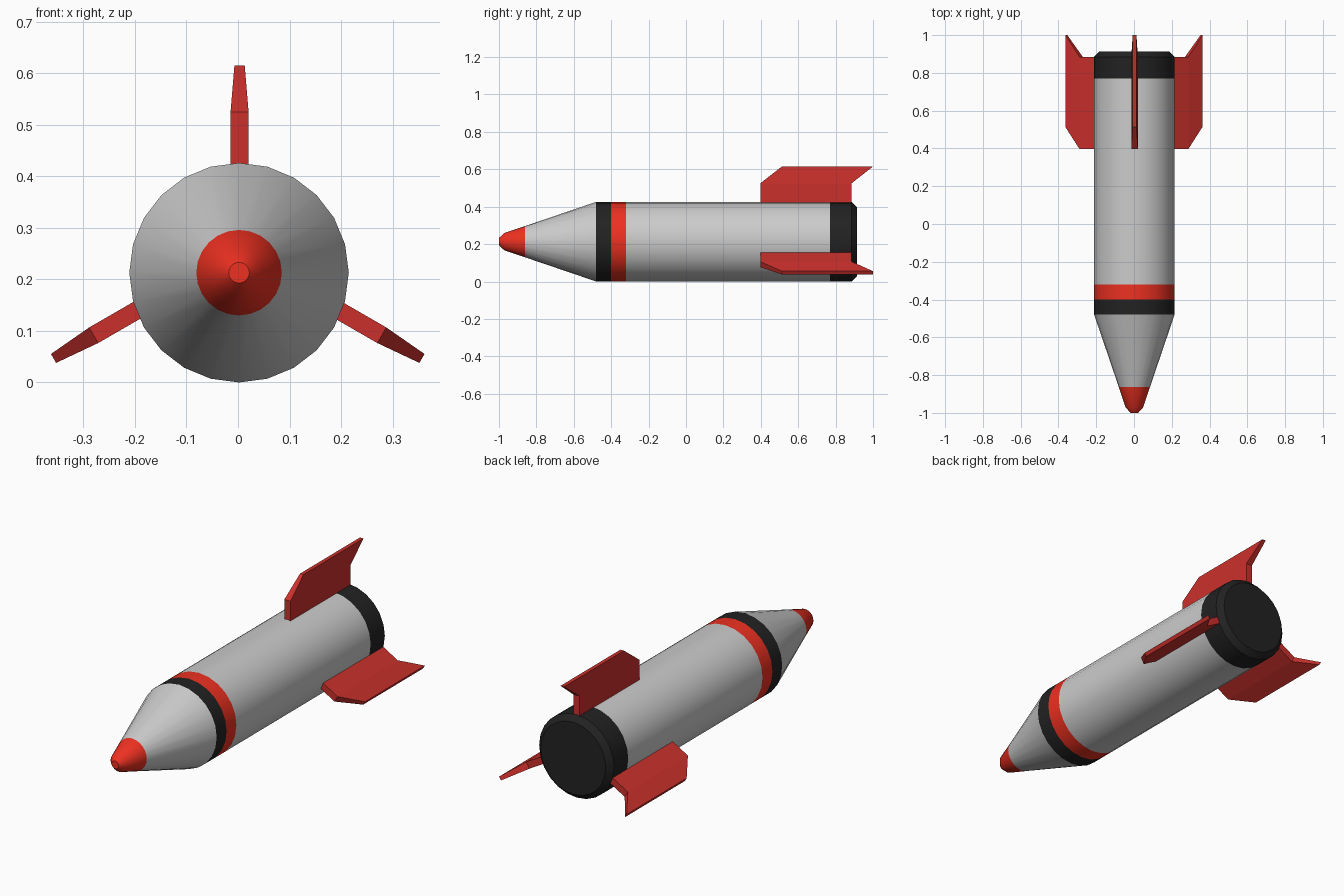
import bpy, bmesh
from math import sin, cos, tau, radians

if "Cube" in bpy.data.objects:
    bpy.data.objects.remove(bpy.data.objects["Cube"])

SIDES = 24
CX, CZ, R = 0.002, 0.213, 0.213


def material(name, rgb):
    m = bpy.data.materials.new(name)
    m.diffuse_color = (*rgb, 1)
    m.use_nodes = True
    m.node_tree.nodes["Principled BSDF"].inputs["Base Color"].default_value = m.diffuse_color
    return m


RED = material("bright_red", (0.85, 0.03, 0.015))
FIN_RED = material("fin_red", (0.6, 0.03, 0.025))
BLACK = material("black", (0.016, 0.016, 0.016))


def make_object(name, bm, mat):
    mesh = bpy.data.meshes.new(name)
    bm.to_mesh(mesh)
    bm.free()
    ob = bpy.data.objects.new(name, mesh)
    bpy.context.collection.objects.link(ob)
    if mat:
        mesh.materials.append(mat)
    return ob


def lathe(name, profile, mat=None, cap_front=False, cap_back=False):
    """Sweep (y, radius) points around the long axis, front to back."""
    bm = bmesh.new()
    rings = [[bm.verts.new((r * sin(tau * i / SIDES), y, r * cos(tau * i / SIDES)))
              for i in range(SIDES)] for y, r in profile]
    for a, b in zip(rings, rings[1:]):
        for i in range(SIDES):
            j = (i + 1) % SIDES
            bm.faces.new((a[i], a[j], b[j], b[i]))
    if cap_front:
        bm.faces.new(rings[0][::-1])
    if cap_back:
        bm.faces.new(rings[-1])
    ob = make_object(name, bm, mat)
    ob.location = (CX, 0, CZ)
    bpy.ops.object.select_all(action='DESELECT')
    ob.select_set(True)
    bpy.context.view_layer.objects.active = ob
    bpy.ops.object.shade_smooth_by_angle(angle=radians(30))


def fin(name, x, z, angle):
    """Tapered fin; local origin is the middle of its outer edge."""
    rows = [(-0.23, 0.0175, 0.397, 0.885),    # root, inside the body
            (-0.09, 0.0175, 0.397, 0.885),    # kink
            (0.0, 0.010, 0.513, 1.0)]         # swept tip
    bm = bmesh.new()
    loops = [[bm.verts.new(p) for p in ((-t, f, u), (t, f, u), (t, b, u), (-t, b, u))]
             for u, t, f, b in rows]
    for lo, hi in zip(loops, loops[1:]):
        for i in range(4):
            j = (i + 1) % 4
            bm.faces.new((lo[i], lo[j], hi[j], hi[i]))
    bm.faces.new(loops[0][::-1])
    bm.faces.new(loops[-1])
    ob = make_object(name, bm, FIN_RED)
    ob.location = (x, 0, z)
    ob.rotation_euler.y = radians(angle)


# Hull sections, nose to tail
lathe("nose_tip", [(-1.0, 0.02), (-0.97, 0.047), (-0.862, 0.083)], RED, cap_front=True)
lathe("nose_cone", [(-0.862, 0.083), (-0.48, R)])
lathe("black_band", [(-0.48, R), (-0.40, R)], BLACK)
lathe("red_band", [(-0.40, R), (-0.32, R)], RED)
lathe("body_tube", [(-0.32, R), (0.77, R)])
lathe("tail_ring", [(0.77, R), (0.885, R), (0.913, 0.185)], BLACK, cap_back=True)

# Three tail fins
fin("top_fin", 0.003, 0.615, 0)
fin("right_fin", 0.357, 0.0466, 120)
fin("left_fin", -0.358, 0.0466, -120)
